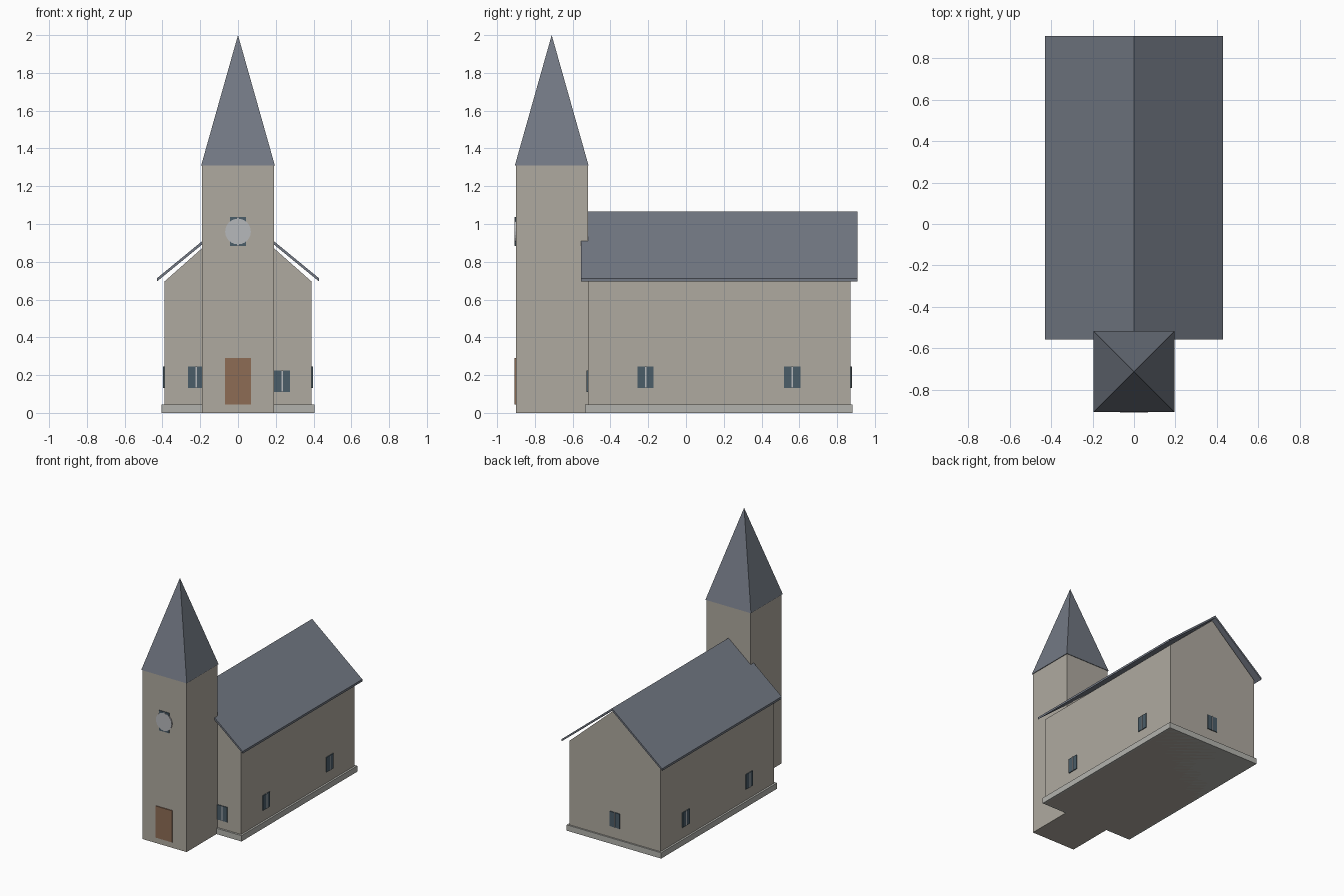
import bpy, bmesh, math
from mathutils import Matrix

if "Cube" in bpy.data.objects:
    bpy.data.objects.remove(bpy.data.objects["Cube"])


def material(name, rgb):
    m = bpy.data.materials.new(name)
    m.diffuse_color = (*rgb, 1)
    m.use_nodes = True
    m.node_tree.nodes["Principled BSDF"].inputs["Base Color"].default_value = m.diffuse_color
    return m


STONE = material("stone", (0.43, 0.40, 0.35))
PLINTH = material("plinth_stone", (0.45, 0.45, 0.42))
SLATE = material("slate", (0.17, 0.19, 0.23))
WOOD = material("wood", (0.27, 0.15, 0.09))
GLASS = material("glass", (0.07, 0.11, 0.14))
TRIM = material("trim", (0.47, 0.48, 0.50))


def finish(name, bm, mat):
    bmesh.ops.recalc_face_normals(bm, faces=bm.faces)
    me = bpy.data.meshes.new(name)
    bm.to_mesh(me)
    bm.free()
    ob = bpy.data.objects.new(name, me)
    bpy.context.collection.objects.link(ob)
    me.materials.append(mat)
    return ob


def box(name, lo, hi, mat):
    bm = bmesh.new()
    bmesh.ops.create_cube(bm, size=1)
    for v in bm.verts:
        v.co = [hi[i] if v.co[i] > 0 else lo[i] for i in range(3)]
    return finish(name, bm, mat)


def prism(name, profile, y0, y1, mat):
    """Extrude an (x, z) profile along y."""
    bm = bmesh.new()
    face = bm.faces.new([bm.verts.new((x, y0, z)) for x, z in profile])
    new = bmesh.ops.extrude_face_region(bm, geom=[face])["geom"]
    verts = [v for v in new if isinstance(v, bmesh.types.BMVert)]
    bmesh.ops.translate(bm, verts=verts, vec=(0, y1 - y0, 0))
    return finish(name, bm, mat)


def window(name, pos, angle, w=0.086, h=0.115):
    """Two panes and a centre bar; faces -y before turning by angle."""
    parts = [box(name + "_panes", (-w / 2, -0.006, -h / 2), (w / 2, 0.01, h / 2), GLASS),
             box(name + "_bar", (-0.004, -0.008, -h / 2), (0.004, 0.01, h / 2), TRIM)]
    for p in parts:
        p.data.transform(Matrix.Translation(pos) @ Matrix.Rotation(angle, 4, 'Z'))


# Nave body, plinth and thin overhanging roof
prism("nave", [(-0.39, 0), (0.39, 0), (0.39, 0.695), (0, 1.04), (-0.39, 0.695)],
      -0.52, 0.87, STONE)
box("plinth", (-0.405, -0.535, 0), (0.405, 0.882, 0.045), PLINTH)
prism("nave_roof", [(-0.43, 0.695), (0, 1.047), (0.43, 0.695),
                    (0.43, 0.712), (0, 1.065), (-0.43, 0.712)],
      -0.557, 0.907, SLATE)

# Tower with pyramid spire
box("tower", (-0.19, -0.9, 0), (0.19, -0.52, 1.31), STONE)
bm = bmesh.new()
bmesh.ops.create_cone(bm, cap_ends=True, segments=4, radius1=0.195 * math.sqrt(2),
                      radius2=0, depth=0.69,
                      matrix=Matrix.Translation((0, -0.711, 1.655))
                      @ Matrix.Rotation(math.pi / 4, 4, 'Z'))
finish("spire", bm, SLATE)

# Door and clock face over the tower window
box("door", (-0.07, -0.907, 0.045), (0.07, -0.89, 0.29), WOOD)
window("tower_window", (0, -0.9, 0.96), 0, 0.086, 0.155)
bm = bmesh.new()
bmesh.ops.create_cone(bm, cap_ends=True, segments=24, radius1=0.068, radius2=0.068,
                      depth=0.015, matrix=Matrix.Translation((0, -0.9, 0.96))
                      @ Matrix.Rotation(math.pi / 2, 4, 'X'))
finish("clock_face", bm, TRIM)

# Nave windows on all four walls
for side, label in ((1, "right"), (-1, "left")):
    for y, end in ((-0.214, "front"), (0.562, "back")):
        window(f"{label}_{end}_window", (side * 0.39, y, 0.188), side * math.pi / 2)
window("front_left_window", (-0.222, -0.52, 0.188), 0)
window("front_right_window", (0.233, -0.52, 0.167), 0)
window("back_window", (0, 0.87, 0.188), math.pi)
